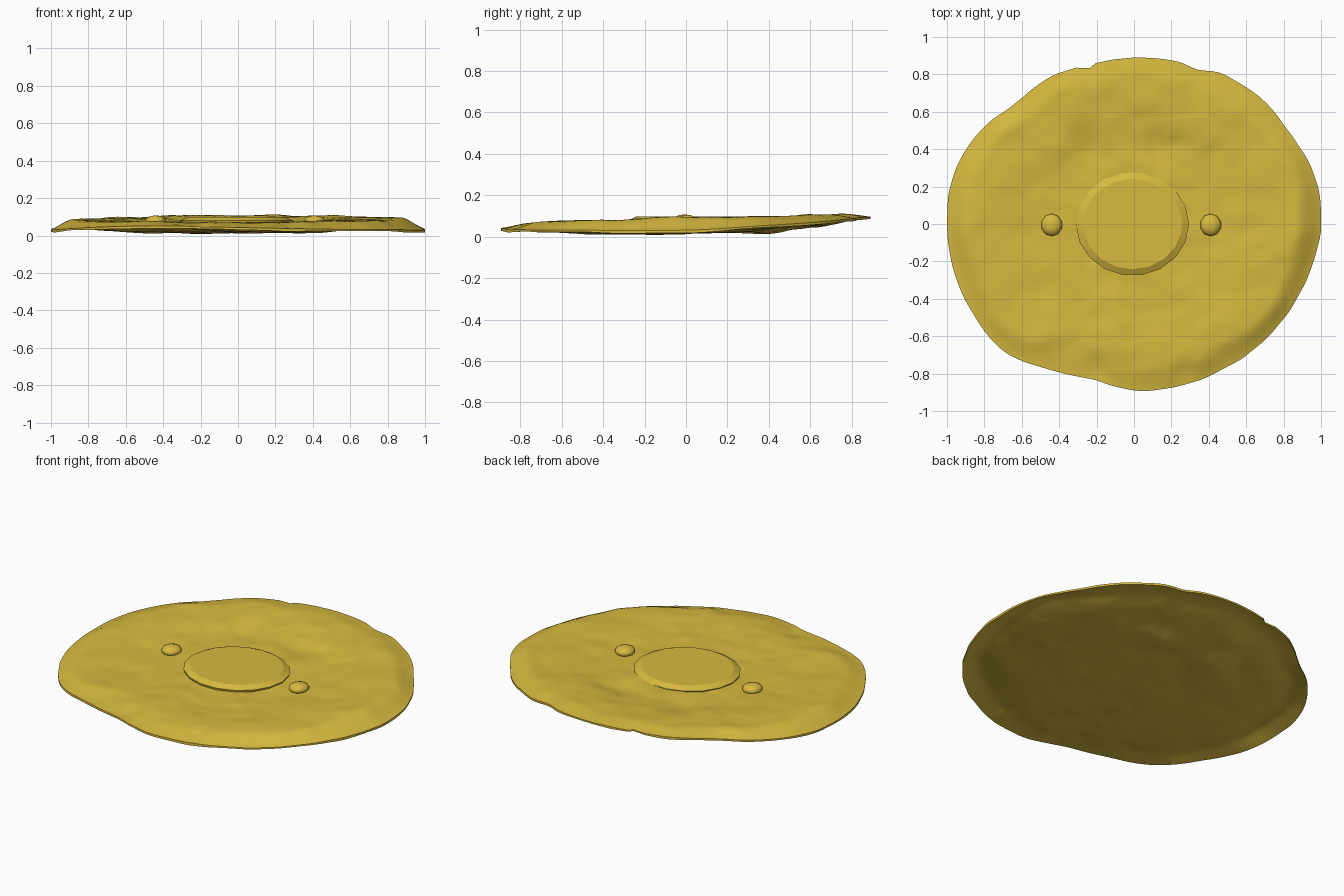
import bpy, bmesh, math
from mathutils import Vector, noise

cube = bpy.data.objects.get("Cube")
if cube:
    bpy.data.objects.remove(cube, do_unlink=True)

gold = bpy.data.materials.new("old_gold")
gold.use_nodes = True
gold.diffuse_color = (0.68, 0.49, 0.05, 1)
gold.node_tree.nodes["Principled BSDF"].inputs["Base Color"].default_value = gold.diffuse_color


def finish(name, bm, angle):
    """Turn a bmesh into a shaded gold object."""
    bmesh.ops.recalc_face_normals(bm, faces=bm.faces)
    mesh = bpy.data.meshes.new(name)
    bm.to_mesh(mesh)
    bm.free()
    mesh.materials.append(gold)
    obj = bpy.data.objects.new(name, mesh)
    bpy.context.collection.objects.link(obj)
    bpy.ops.object.select_all(action="DESELECT")
    obj.select_set(True)
    bpy.context.view_layer.objects.active = obj
    bpy.ops.object.shade_smooth_by_angle(angle=math.radians(angle))
    return obj


def around(values, angle):
    """Smooth periodic interpolation of values spaced evenly round the rim."""
    n = len(values)
    pos = (angle / math.tau) % 1 * n
    i = int(pos)
    f = pos - i
    a, b, c, d = (values[(i + k) % n] for k in (-1, 0, 1, 2))
    return b + f * (c - a + f * (2 * a - 5 * b + 4 * c - d + f * (3 * (b - c) + d - a))) / 2


def smooth(lo, hi, x):
    x = min(max((x - lo) / (hi - lo), 0), 1)
    return x * x * (3 - 2 * x)


def bump(x, centre, width):
    return math.exp(-((x - centre) / width) ** 2)


# Rim outline every 15 degrees and rim height every 30 degrees, from +x
rim_radius = [1, 1, .965, .955, .93, .9, .89, .885, .905, .905, .965, 1,
              1, .995, .985, .97, .9, .86, .89, .9, .91, .93, .95, .975]
rim_height = [.02, .05, .08, .09, .08, .05, .02, .03, .045, .035, .025, .02]


def radius_at(a):
    deg = math.degrees(a)
    r = around(rim_radius, a) - .025 * bump(deg, 106.5, 1.6) - .02 * bump(deg, 68, 5)
    return r + .004 * noise.noise(Vector((math.cos(a), math.sin(a), 0)) * 9)


def top_height(a, t):
    x, y = t * math.cos(a), t * math.sin(a)
    p = Vector((x, y, 0))
    z = .071 + .014 * y + .004 * x
    z += .024 * smooth(.4, .82, t) * (.7 + .4 * y)
    z += .009 * noise.noise(p * 4) + .004 * noise.noise(p * 10)
    # Dents behind the boss
    z -= .012 * (bump(x, .15, .1) + bump(x, -.28, .1)) * bump(y, .46, .09)
    # Pinches in the front rim
    z -= .02 * (bump(x, -.22, .06) + bump(x, .3, .05)) * smooth(.8, .95, t) * (y < 0)
    start = .86 + .05 * noise.noise(Vector((math.cos(a), math.sin(a), 3)) * 2.5)
    drop = smooth(start, 1.03, t)
    return z + (around(rim_height, a) + .006 - z) * drop


def under_height(a, t):
    p = Vector((t * math.cos(a), t * math.sin(a), 5))
    thick = .052 - .04 * smooth(.72, 1, t) + .008 * noise.noise(p * 3.5)
    return max(top_height(a, t) - thick, .004 + .004 * noise.noise(p * 5))


# Beaten sheet: a wavy top and underside joined along the rim
SEGMENTS, RINGS = 160, 40
bm = bmesh.new()
rims = []
for height in (top_height, under_height):
    centre = bm.verts.new((0, 0, height(0, 0)))
    previous = None
    for j in range(1, RINGS + 1):
        t = (j / RINGS) ** .8
        ring = []
        for i in range(SEGMENTS):
            a = math.tau * i / SEGMENTS
            r = radius_at(a) * t
            ring.append(bm.verts.new((r * math.cos(a), r * math.sin(a), height(a, t))))
        for i in range(SEGMENTS):
            k = (i + 1) % SEGMENTS
            if previous:
                bm.faces.new((previous[i], ring[i], ring[k], previous[k]))
            else:
                bm.faces.new((centre, ring[i], ring[k]))
        previous = ring
    rims.append(previous)
for i in range(SEGMENTS):
    k = (i + 1) % SEGMENTS
    bm.faces.new((rims[0][i], rims[1][i], rims[1][k], rims[0][k]))
finish("beaten_disc", bm, 50)

# Central boss: faceted drum whose upper ring is turned half a step
SIDES = 18
bm = bmesh.new()
rings = []
for size, z, turn in ((.29, .045, 0), (.302, .08, 0), (.265, .098, .5)):
    rings.append([bm.verts.new((size * math.cos(math.tau * (i + turn) / SIDES) - .008,
                                .915 * size * math.sin(math.tau * (i + turn) / SIDES), z))
                  for i in range(SIDES)])
low, mid, high = rings
for i in range(SIDES):
    k = (i + 1) % SIDES
    bm.faces.new((low[i], low[k], mid[k], mid[i]))
    bm.faces.new((mid[i], mid[k], high[i]))
    bm.faces.new((mid[k], high[k], high[i]))
bm.faces.new(high)
bm.faces.new(low[::-1])
finish("central_boss", bm, 15)

# Small domed studs either side of the boss
for name, x in (("right_stud", -.44), ("left_stud", .41)):
    bm = bmesh.new()
    bmesh.ops.create_icosphere(bm, subdivisions=2, radius=1)
    for v in bm.verts:
        v.co = (x + .057 * v.co.x, -.005 + .06 * v.co.y, .08 + .028 * v.co.z)
    finish(name, bm, 40)
